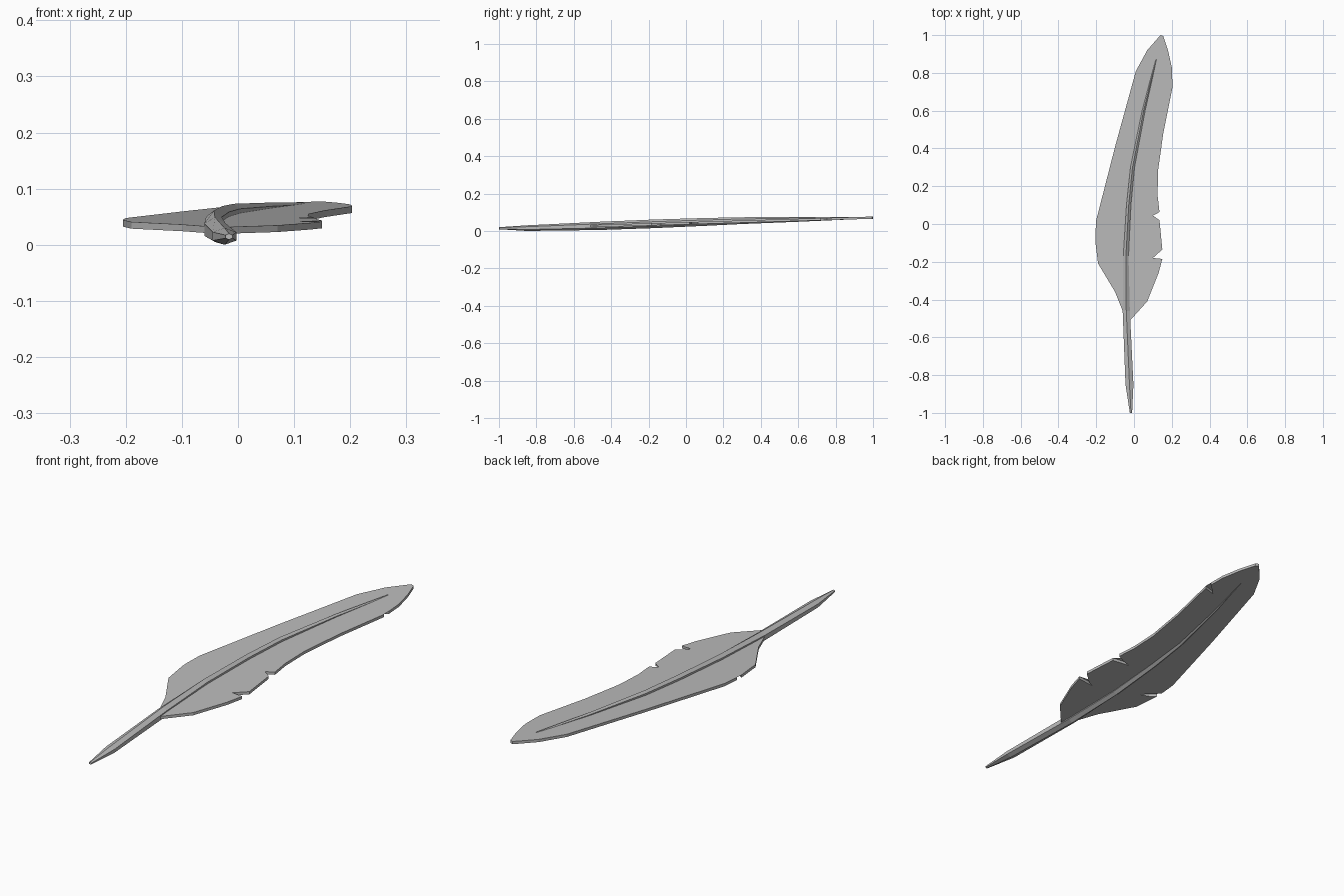
import bpy, bmesh, math

cube = bpy.data.objects.get("Cube")
if cube:
    bpy.data.objects.remove(cube, do_unlink=True)

grey = bpy.data.materials.new("feather grey")
grey.use_nodes = True
colour = (0.5, 0.5, 0.5, 1)
grey.diffuse_color = colour
bsdf = next(n for n in grey.node_tree.nodes if n.type == 'BSDF_PRINCIPLED')
bsdf.inputs["Base Color"].default_value = colour


def finish(bm, name):
    bmesh.ops.recalc_face_normals(bm, faces=bm.faces)
    mesh = bpy.data.meshes.new(name)
    bm.to_mesh(mesh)
    bm.free()
    mesh.materials.append(grey)
    obj = bpy.data.objects.new(name, mesh)
    bpy.context.collection.objects.link(obj)
    return obj


# Vane: a thin, gently rising plate with split barbs along both edges
right_edge = [(-.02, -.51), (.07, -.41), (.13, -.26), (.15, -.185)]
lower_split = [(.07, -.195), (.10, -.18), (.15, -.135)]
middle_edge = [(.135, .02), (.055, .03), (.10, .045), (.135, .063),
               (.125, .15), (.127, .28), (.155, .48), (.203, .72)]
upper_split = [(.15, .705), (.203, .755)]
tip = [(.2, .83), (.18, .92), (.155, .995), (.14, 1), (.07, .92), (.01, .81)]
left_edge = [(-.1, .41), (-.2, .02), (-.205, -.06)]
left_split = [(-.135, -.125), (-.18, -.11), (-.205, -.09)]
base = [(-.19, -.21), (-.1, -.36), (-.06, -.46)]
outline = (right_edge + lower_split + middle_edge + upper_split
           + tip + left_edge + left_split + base)

thickness = 0.012
bm = bmesh.new()
top = [bm.verts.new((x, y, .047 + .03 * y)) for x, y in outline]
bottom = [bm.verts.new((v.co.x, v.co.y, v.co.z - thickness)) for v in top]
bm.faces.new(top)
bm.faces.new(bottom[::-1])
for i in range(len(top)):
    j = (i + 1) % len(top)
    bm.faces.new((top[i], bottom[i], bottom[j], top[j]))
# Triangulate the concave caps
bmesh.ops.triangulate(bm, faces=[f for f in bm.faces if len(f.verts) > 4])
finish(bm, "feather_vane")

# Quill: six-sided tapering shaft; stations are y, x, half width, bottom, top
stations = [
    (-1, -.016, .006, .009, .02),
    (-.85, -.024, .021, 0, .03),
    (-.46, -.041, .019, .005, .049),
    (-.17, -.043, .014, .015, .061),
    (.1, -.028, .012, .027, .069),
    (.3, -.008, .011, .037, .073),
    (.6, .051, .008, .049, .075),
    (.87, .117, .003, .061, .075),
]
SIDES = 6
bm = bmesh.new()
rings = []
for y, x, half, low, high in stations:
    ring = []
    for k in range(SIDES):
        a = math.tau * k / SIDES
        ring.append(bm.verts.new((x + half * math.sin(a) / math.sin(math.pi / 3), y,
                                  (low + high) / 2 + (high - low) / 2 * math.cos(a))))
    rings.append(ring)
for r, s in zip(rings, rings[1:]):
    for k in range(SIDES):
        n = (k + 1) % SIDES
        bm.faces.new((r[k], r[n], s[n], s[k]))
bm.faces.new(rings[0])
bm.faces.new(rings[-1])
finish(bm, "feather_quill")
